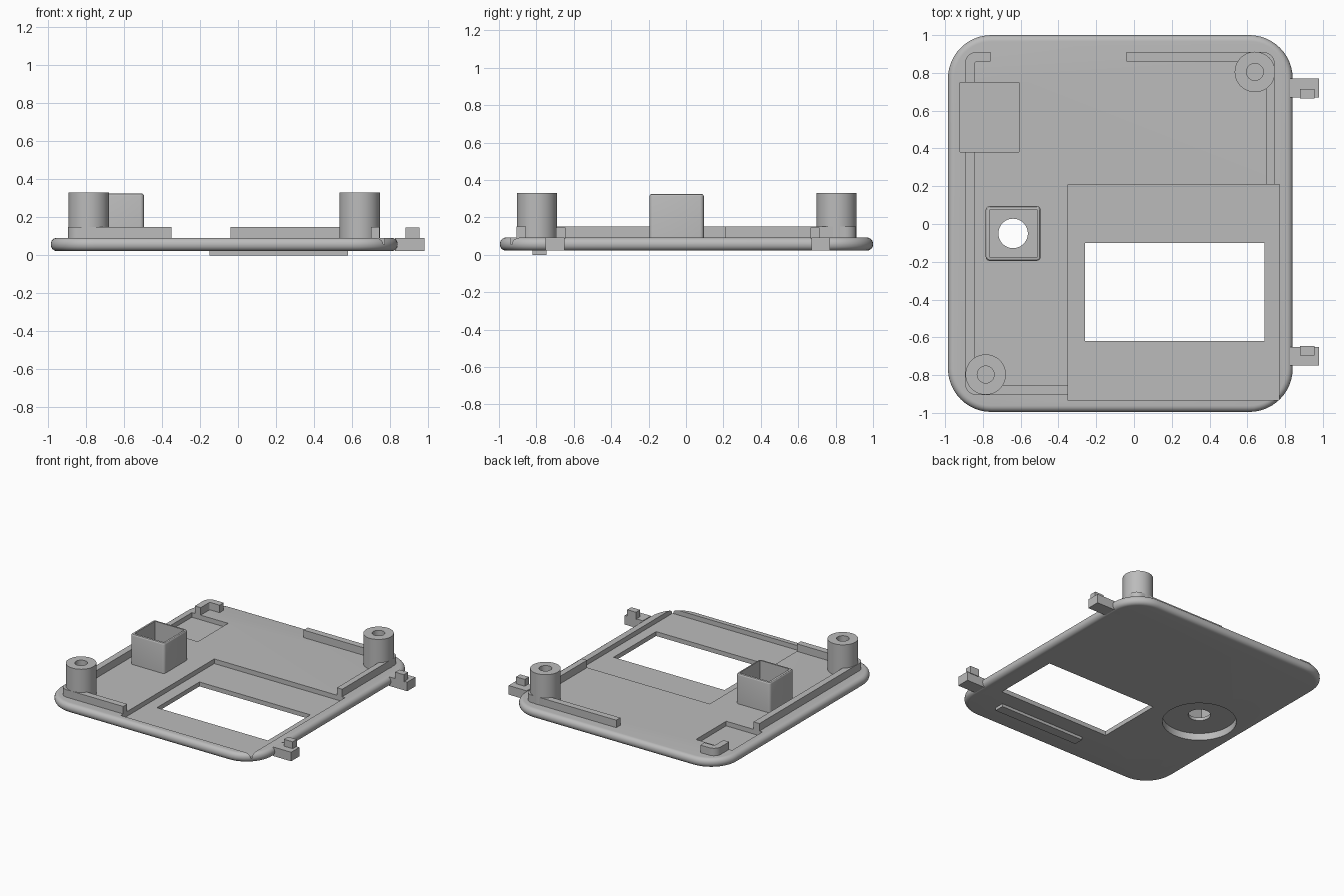
import bpy, bmesh, math

cube = bpy.data.objects.get("Cube")
if cube:
    bpy.data.objects.remove(cube, do_unlink=True)

GREY = (0.5, 0.5, 0.5, 1.0)
grey = bpy.data.materials.new("plain grey plastic")
grey.use_nodes = True
grey.diffuse_color = GREY
grey.node_tree.nodes["Principled BSDF"].inputs["Base Color"].default_value = GREY


def prism(name, outline, z0, z1, top=0.0, bottom=0.0, segments=6):
    """Extrude an outline between two heights, optionally rounding its rims."""
    bm = bmesh.new()
    low = bm.faces.new([bm.verts.new((x, y, z0)) for x, y in outline])
    ext = bmesh.ops.extrude_face_region(bm, geom=[low])
    for v in ext["geom"]:
        if isinstance(v, bmesh.types.BMVert):
            v.co.z = z1
    bmesh.ops.recalc_face_normals(bm, faces=bm.faces)
    for z, size in ((z1, top), (z0, bottom)):
        if size:
            rim = [e for e in bm.edges if all(abs(v.co.z - z) < 1e-5 for v in e.verts)]
            bmesh.ops.bevel(bm, geom=rim, offset=size, segments=segments,
                            profile=0.5, affect='EDGES')
    mesh = bpy.data.meshes.new(name)
    bm.to_mesh(mesh)
    bm.free()
    mesh.materials.append(grey)
    ob = bpy.data.objects.new(name, mesh)
    bpy.context.collection.objects.link(ob)
    return ob


def rounded(x0, x1, y0, y1, r=0.0, steps=12):
    """Rectangle outline with rounded corners."""
    if not r:
        return [(x0, y0), (x1, y0), (x1, y1), (x0, y1)]
    pts = []
    corners = ((x1 - r, y1 - r), (x0 + r, y1 - r), (x0 + r, y0 + r), (x1 - r, y0 + r))
    for k, (cx, cy) in enumerate(corners):
        for i in range(steps + 1):
            a = math.pi / 2 * (k + i / steps)
            pts.append((cx + r * math.cos(a), cy + r * math.sin(a)))
    return pts


def circle(cx, cy, r, n=48):
    return [(cx + r * math.cos(math.tau * i / n), cy + r * math.sin(math.tau * i / n))
            for i in range(n)]


def cut(ob, outline, z0, z1):
    """Cut a vertical prism out of an object."""
    tool = prism("cutter", outline, z0, z1)
    tool.hide_render = True
    mod = ob.modifiers.new("cut", 'BOOLEAN')
    mod.operation = 'DIFFERENCE'
    mod.solver = 'EXACT'
    mod.object = tool
    bpy.context.view_layer.objects.active = ob
    bpy.ops.object.modifier_apply(modifier=mod.name)
    bpy.data.objects.remove(tool, do_unlink=True)


def smooth(ob):
    bpy.ops.object.select_all(action='DESELECT')
    ob.select_set(True)
    bpy.context.view_layer.objects.active = ob
    bpy.ops.object.shade_smooth_by_angle(angle=math.radians(30))


BASE, FLOOR, POCKET, LIP = 0.022, 0.092, 0.056, 0.15
BUTTON = (-0.64, -0.05)

# Cover plate with pockets, window and button recess
plate = prism("cover_plate", rounded(-0.985, 0.84, -0.995, 1.0, 0.23),
              BASE, FLOOR, top=0.033, bottom=0.033)
cut(plate, rounded(-0.35, 0.77, -0.935, 0.21), POCKET, 0.3)
cut(plate, rounded(-0.92, -0.61, 0.38, 0.75), POCKET, 0.3)
cut(plate, rounded(-0.26, 0.69, -0.62, -0.10), -0.1, 0.3)
cut(plate, circle(*BUTTON, 0.26), -0.1, 0.076)
cut(plate, circle(*BUTTON, 0.078), -0.1, 0.3)
smooth(plate)

# Open square button housing
housing = prism("button_housing", rounded(-0.785, -0.495, -0.195, 0.095, 0.02, 4),
                FLOOR - 0.008, 0.325, top=0.012, segments=3)
cut(housing, rounded(-0.764, -0.512, -0.175, 0.075), FLOOR + 0.008, 0.5)
cut(housing, circle(*BUTTON, 0.078), -0.1, 0.3)
smooth(housing)

# Screw posts with blind holes
for name, x, y in (("front_screw_post", -0.785, -0.797), ("back_screw_post", 0.64, 0.805)):
    post = prism(name, circle(x, y, 0.107), FLOOR - 0.005, 0.33)
    cut(post, circle(x, y, 0.045, 32), FLOOR + 0.01, 0.5)
    smooth(post)

# Locating lip: one rounded ring, broken by gaps
lip = prism("locating_lip", rounded(-0.895, 0.745, -0.905, 0.91, 0.06, 6), FLOOR - 0.005, LIP)
cut(lip, rounded(-0.845, 0.70, -0.855, 0.86, 0.015, 4), -0.1, 0.5)
for gap in ((-0.35, 0.9, -1.1, 0.21), (-0.76, -0.04, 0.8, 1.1), (-1.1, -0.7, 0.38, 0.75)):
    cut(lip, rounded(*gap), -0.1, 0.5)
for x, y in ((-0.785, -0.797), (0.64, 0.805)):
    cut(lip, circle(x, y, 0.1), -0.1, 0.5)
smooth(lip)

# Side clips: a foot with a raised catch
for name, y0, c0 in (("back_clip", 0.67, 0.665), ("front_clip", -0.75, -0.695)):
    prism(name + "_foot", rounded(0.825, 0.98, y0, y0 + 0.1), BASE, FLOOR)
    prism(name + "_catch", rounded(0.88, 0.955, c0, c0 + 0.05), FLOOR - 0.005, 0.145)

# Shallow ridge on the underside
prism("underside_ridge", rounded(-0.15, 0.58, -0.82, -0.745), 0.0, BASE + 0.004)
